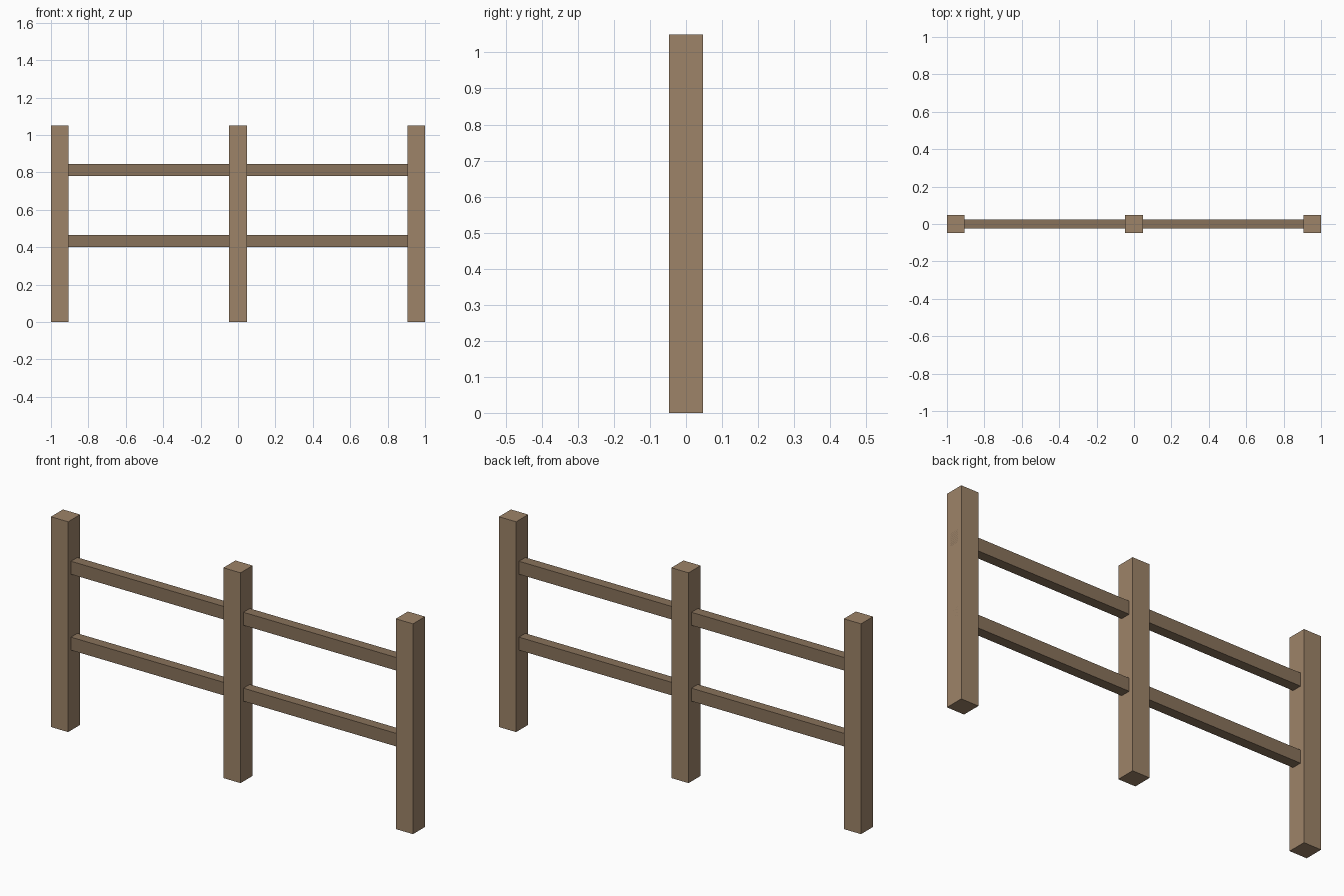
import bpy

if "Cube" in bpy.data.objects:
    bpy.data.objects.remove(bpy.data.objects["Cube"])

HEIGHT, POST, RAIL_W, RAIL_H = 1.05, 0.095, 0.05, 0.065


def material(name, color):
    mat = bpy.data.materials.new(name)
    mat.diffuse_color = color
    mat.use_nodes = True
    mat.node_tree.nodes["Principled BSDF"].inputs["Base Color"].default_value = mat.diffuse_color
    return mat


def box(name, size, center, mat):
    bpy.ops.mesh.primitive_cube_add(size=1, location=center)
    obj = bpy.context.object
    obj.name = name
    obj.scale = size
    bpy.ops.object.transform_apply(location=False, rotation=False, scale=True)
    obj.data.materials.append(mat)
    return obj


post_wood = material("post_wood", (0.34, 0.23, 0.14, 1))
rail_wood = material("rail_wood", (0.25, 0.17, 0.105, 1))

# Three square posts, the outer ones flush with the fence ends
end_x = 1 - POST / 2
for name, x in (("left_post", -end_x), ("middle_post", 0), ("right_post", end_x)):
    box(name, (POST, POST, HEIGHT), (x, 0, HEIGHT / 2), post_wood)

# Two rails running through all posts, ending flush with the outer faces
for name, z in (("lower_rail", 0.433), ("upper_rail", 0.812)):
    box(name, (2, RAIL_W, RAIL_H), (0, 0, z), rail_wood)
